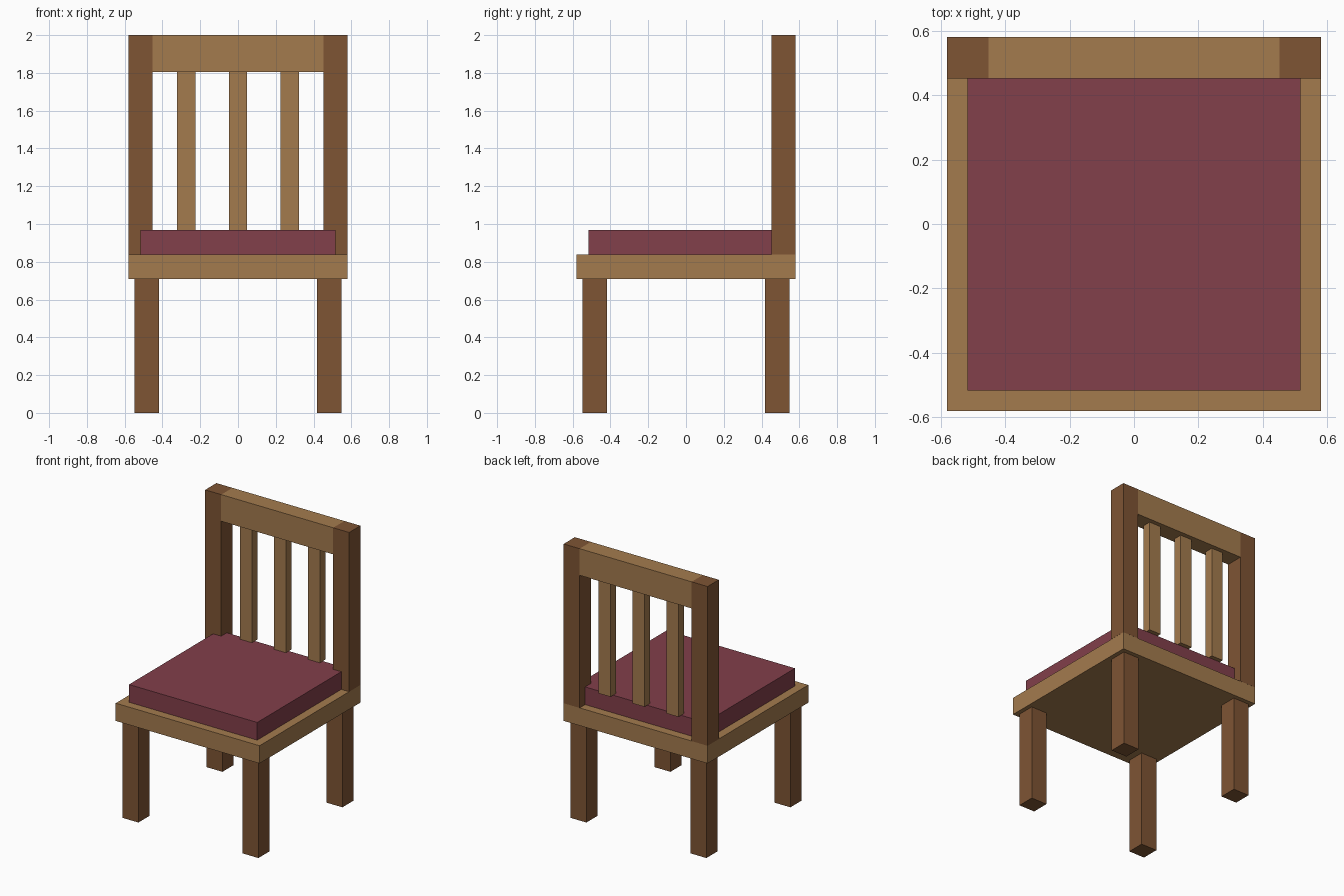
import bpy
import bmesh
from mathutils import Matrix

if "Cube" in bpy.data.objects:
    bpy.data.objects.remove(bpy.data.objects["Cube"])


def material(name, colour):
    m = bpy.data.materials.new(name)
    m.diffuse_color = (*colour, 1.0)
    m.use_nodes = True
    m.node_tree.nodes["Principled BSDF"].inputs["Base Color"].default_value = m.diffuse_color
    return m


LIGHT_WOOD = material("light_wood", (0.371, 0.198, 0.076))
DARK_WOOD = material("dark_wood", (0.209, 0.089, 0.034))
FABRIC = material("red_fabric", (0.223, 0.050, 0.069))


def box(name, centre, half, z0, z1, mat):
    """Box centred at (x, y) with half sizes (hx, hy), spanning z0 to z1."""
    bm = bmesh.new()
    bmesh.ops.create_cube(bm, size=1.0, matrix=Matrix.Diagonal(
        (2 * half[0], 2 * half[1], z1 - z0, 1)))
    me = bpy.data.meshes.new(name)
    bm.to_mesh(me)
    bm.free()
    me.materials.append(mat)
    ob = bpy.data.objects.new(name, me)
    ob.location = (centre[0], centre[1], (z0 + z1) / 2)
    bpy.context.collection.objects.link(ob)
    return ob


SEAT_BOTTOM, SEAT_TOP, CUSHION_TOP = 0.71, 0.839, 0.968
RAIL_BOTTOM, TOP = 1.806, 2.0
HALF_POST = 0.0645
BACK_Y = 0.516

# Seat and cushion
box("seat", (0, 0), (0.58, 0.58), SEAT_BOTTOM, SEAT_TOP, LIGHT_WOOD)
box("cushion", (0, 0), (0.517, 0.517), SEAT_TOP, CUSHION_TOP, FABRIC)

for side, sx in (("left", -1), ("right", 1)):
    # Legs
    for end, sy in (("front", -1), ("back", 1)):
        box(f"{end}_{side}_leg", (sx * 0.484, sy * 0.484),
            (HALF_POST, HALF_POST), 0, SEAT_BOTTOM, DARK_WOOD)
    # Back posts
    box(f"{side}_back_post", (sx * BACK_Y, BACK_Y),
        (HALF_POST, HALF_POST), SEAT_TOP, TOP, DARK_WOOD)

# Top rail fitted between the posts
box("top_rail", (0, BACK_Y), (BACK_Y - HALF_POST, HALF_POST),
    RAIL_BOTTOM, TOP, LIGHT_WOOD)

# Back slats, standing on the cushion's rear edge
for i in (-1, 0, 1):
    box(f"back_slat_{i + 2}", (i * 0.274, BACK_Y), (0.048, 0.032),
        CUSHION_TOP, RAIL_BOTTOM, LIGHT_WOOD)
